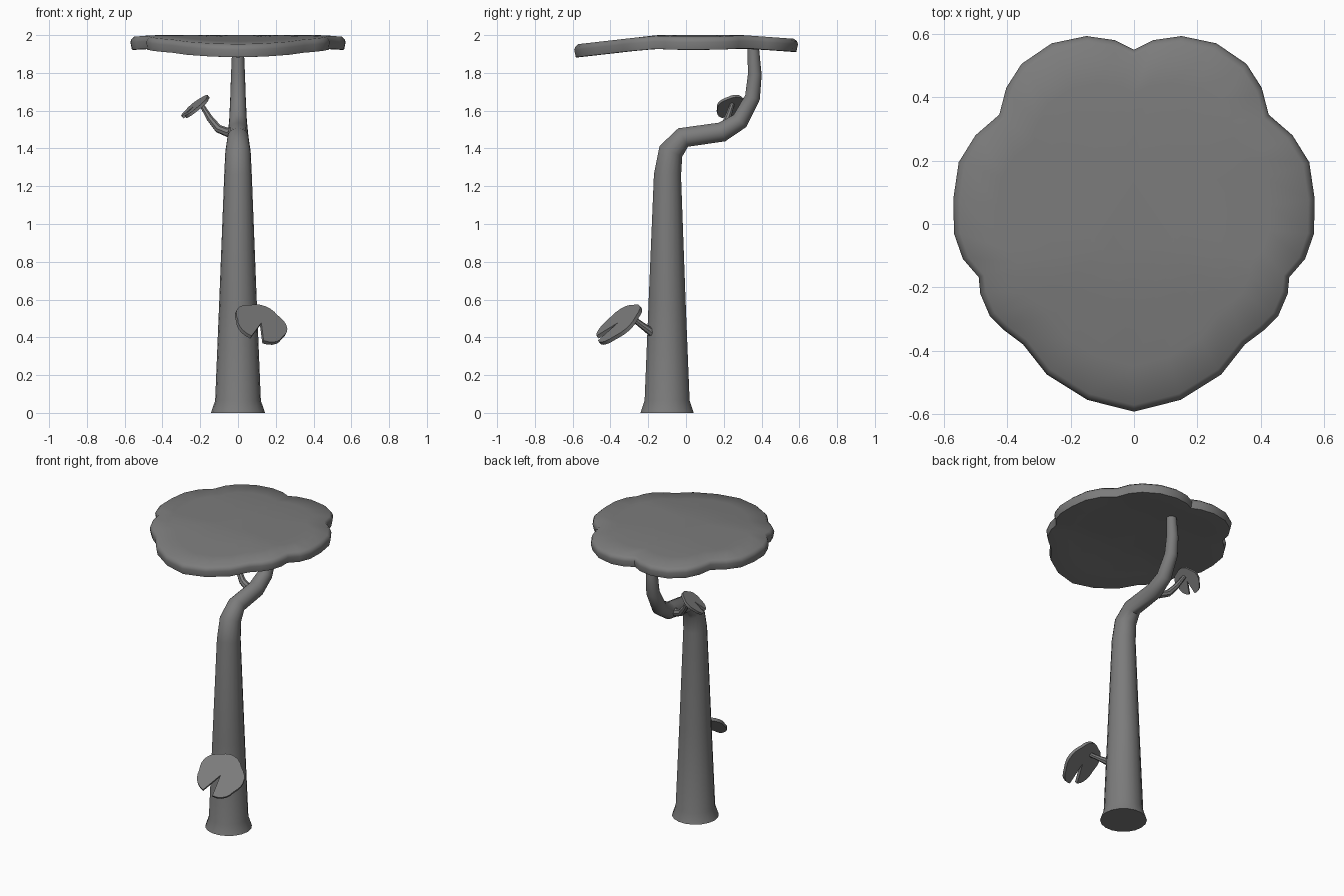
import bpy, bmesh, math
from mathutils import Vector

if "Cube" in bpy.data.objects:
    bpy.data.objects.remove(bpy.data.objects["Cube"], do_unlink=True)

GREY = (0.2, 0.2, 0.2, 1)
mat = bpy.data.materials.new("plain grey")
mat.use_nodes = True
mat.diffuse_color = GREY
mat.node_tree.nodes["Principled BSDF"].inputs["Base Color"].default_value = GREY


def finish(name, bm, angle=40):
    bmesh.ops.recalc_face_normals(bm, faces=bm.faces)
    me = bpy.data.meshes.new(name)
    bm.to_mesh(me)
    bm.free()
    ob = bpy.data.objects.new(name, me)
    bpy.context.collection.objects.link(ob)
    me.materials.append(mat)
    bpy.ops.object.select_all(action='DESELECT')
    ob.select_set(True)
    bpy.context.view_layer.objects.active = ob
    bpy.ops.object.shade_smooth_by_angle(angle=math.radians(angle))
    return ob


def bridge(bm, a, b):
    n = len(a)
    for i in range(n):
        j = (i + 1) % n
        bm.faces.new((a[i], a[j], b[j], b[i]))


def tube(name, path, sides):
    """Sweep a circle along (point, radius) pairs."""
    pts = [Vector(p) for p, r in path]
    bm = bmesh.new()
    rings = []
    side, last = Vector((1, 0, 0)), None
    for i, (p, (_, r)) in enumerate(zip(pts, path)):
        t_in = (p - pts[max(i - 1, 0)]).normalized()
        t_out = (pts[min(i + 1, len(pts) - 1)] - p).normalized()
        t = (t_in + t_out).normalized()
        if last:
            side = last.rotation_difference(t) @ side
        side = (side - t * side.dot(t)).normalized()
        up, last = t.cross(side), t
        rings.append([bm.verts.new(p + r * (math.cos(a) * side + math.sin(a) * up))
                      for a in (math.tau * k / sides for k in range(sides))])
    for a, b in zip(rings, rings[1:]):
        bridge(bm, a, b)
    bm.faces.new(rings[0])
    bm.faces.new(rings[-1])
    return finish(name, bm)


def leaf(name, centre, normal, notch, radius, stretch=1.0, thick=0.02):
    """Lobed round leaf with a wedge notch, tilted to the given normal."""
    n = Vector(normal).normalized()
    u = Vector(notch)
    u = (u - n * u.dot(n)).normalized()
    v = n.cross(u)
    outline = [Vector(centre)]
    steps = 30
    for k in range(steps + 1):
        a = math.radians(14 + 332 * k / steps)
        r = radius * (0.93 + 0.09 * abs(math.sin(2.5 * a)))
        outline.append(outline[0] + r * (math.cos(a) * stretch * u + math.sin(a) * v))
    bm = bmesh.new()
    top, low = ([bm.verts.new(p + n * s * thick / 2) for p in outline] for s in (1, -1))
    bridge(bm, top, low)
    for ring in (top, low):
        for i in range(1, steps + 1):
            bm.faces.new((ring[0], ring[i], ring[i + 1]))
    return finish(name, bm)


# Trunk with flared foot and S-bend
tube("trunk", [
    ((0, -0.10, 0), 0.143), ((0, -0.10, 0.065), 0.121), ((0, -0.10, 0.6), 0.099),
    ((0, -0.098, 1.26), 0.073), ((0, -0.08, 1.385), 0.067), ((0, -0.015, 1.458), 0.056),
    ((0, 0.19, 1.487), 0.053), ((0, 0.285, 1.545), 0.047), ((0, 0.352, 1.67), 0.041),
    ((0, 0.364, 1.79), 0.037), ((0, 0.355, 1.95), 0.030)], 18)

# Side twigs
tube("lower_twig", [((0.04, -0.16, 0.41), 0.024), ((0.07, -0.235, 0.465), 0.017),
                    ((0.09, -0.30, 0.515), 0.014)], 8)
tube("upper_twig", [((0, 0.17, 1.50), 0.028), ((-0.055, 0.185, 1.485), 0.025),
                    ((-0.105, 0.20, 1.505), 0.022), ((-0.15, 0.22, 1.56), 0.018),
                    ((-0.195, 0.245, 1.635), 0.012)], 8)

# Leaves
leaf("lower_leaf", (0.12, -0.355, 0.47), (0.35, -0.6, 0.72), (-0.02, -0.1, -0.08), 0.145)
leaf("upper_leaf", (-0.225, 0.24, 1.62), (-0.6, -0.2, 0.77), (-0.7, -0.3, -0.6), 0.08, 1.12, 0.016)

# Canopy: lobed slab, drooping toward its rim
half = [(0, 0.55), (0.06, 0.58), (0.15, 0.593), (0.26, 0.57), (0.355, 0.505),
        (0.403, 0.43), (0.425, 0.345), (0.5, 0.28), (0.553, 0.195), (0.57, 0.08),
        (0.568, -0.03), (0.54, -0.11), (0.49, -0.168), (0.485, -0.22), (0.455, -0.29),
        (0.41, -0.335), (0.35, -0.38), (0.275, -0.475), (0.147, -0.555), (0, -0.592)]
outline = half + [(-x, y) for x, y in half[-2:0:-1]]


def top_height(x, y):
    front = max(0, -0.15 - y) / 0.44
    back = max(0, y - 0.3) / 0.28
    side = max(0, abs(x) - 0.45) / 0.12
    return 2 - 0.05 * front - 0.02 * back - 0.01 * side


bm = bmesh.new()
rings = []
levels = [(s, 0) for s in (0.25, 0.5, 0.75, 0.965)] + [(0.99, 0.012), (1, 0.028), (0.985, 0.068)]
levels += [(s, 0.07) for s in (0.96, 0.75, 0.5, 0.25)]
for s, drop in levels:
    rings.append([bm.verts.new((x * s, y * s, top_height(x * s, y * s) - drop)) for x, y in outline])
for a, b in zip(rings, rings[1:]):
    bridge(bm, a, b)
bm.faces.new(rings[0])
bm.faces.new(rings[-1])
finish("canopy", bm, 45)
